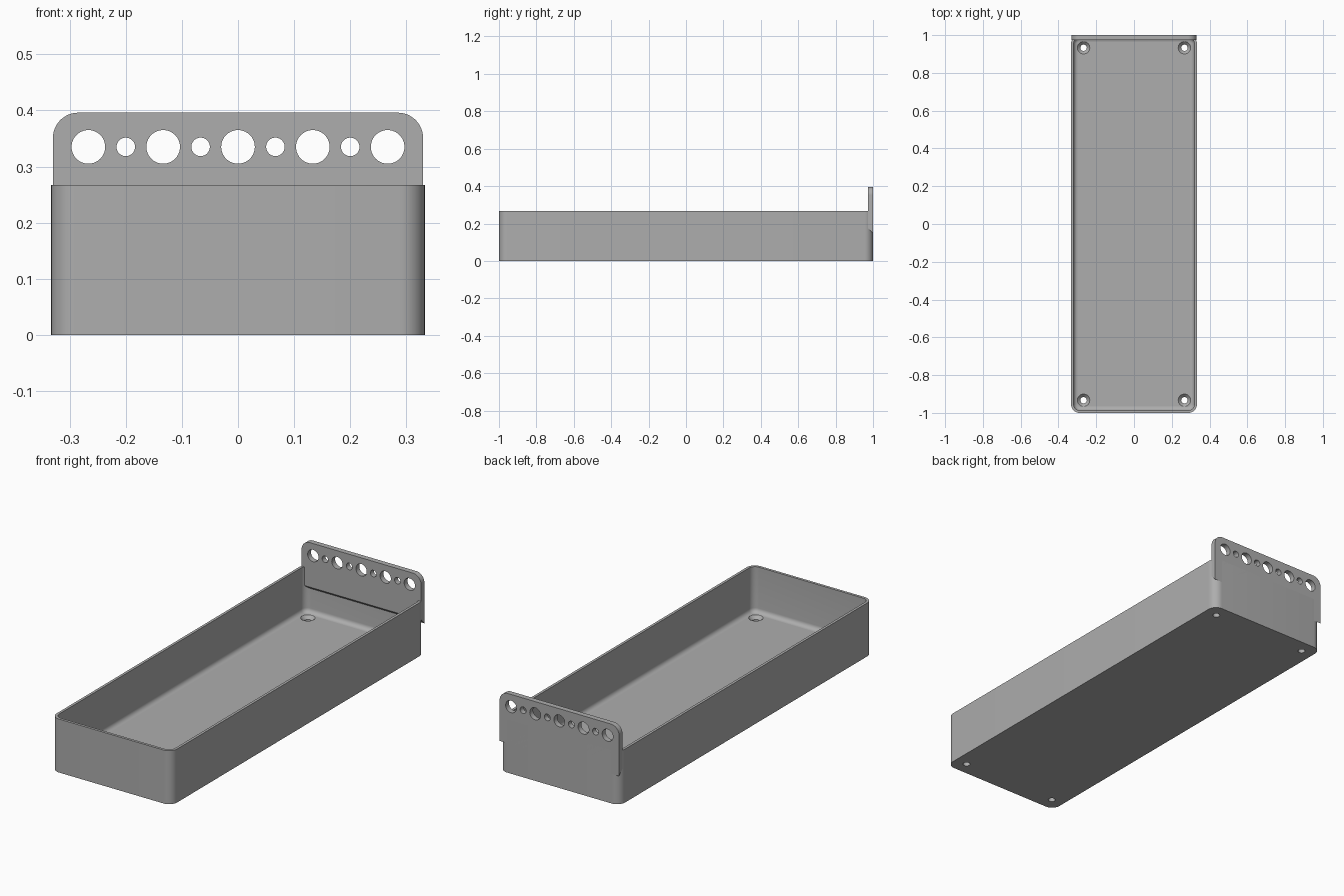
import bpy, bmesh, math
from mathutils import Matrix

cube = bpy.data.objects.get("Cube")
if cube:
    bpy.data.objects.remove(cube, do_unlink=True)

WIDTH, LENGTH, HEIGHT = 0.333, 1.0, 0.267   # half width, half length, rim height
WALL, FLOOR, CORNER, FILLET = 0.0133, 0.04, 0.045, 0.022

grey = bpy.data.materials.new("plain grey")
grey.use_nodes = True
colour = (0.42, 0.42, 0.42, 1)
grey.diffuse_color = colour
grey.node_tree.nodes["Principled BSDF"].inputs["Base Color"].default_value = colour


def make(name, bm):
    bmesh.ops.recalc_face_normals(bm, faces=bm.faces[:])
    mesh = bpy.data.meshes.new(name)
    bm.to_mesh(mesh)
    bm.free()
    obj = bpy.data.objects.new(name, mesh)
    mesh.materials.append(grey)
    bpy.context.collection.objects.link(obj)
    return obj


def rounded_outline(inset, steps=10):
    """Points of a rounded rectangle, counter-clockwise."""
    r = CORNER - inset
    points = []
    for i, (sx, sy) in enumerate([(1, 1), (-1, 1), (-1, -1), (1, -1)]):
        for s in range(steps + 1):
            a = (i + s / steps) * math.pi / 2
            points.append((sx * (WIDTH - CORNER) + r * math.cos(a),
                           sy * (LENGTH - CORNER) + r * math.sin(a)))
    return points


def cut(obj, cutter):
    mod = obj.modifiers.new("holes", 'BOOLEAN')
    mod.operation = 'DIFFERENCE'
    mod.solver = 'EXACT'
    mod.object = cutter
    bpy.context.view_layer.objects.active = obj
    bpy.ops.object.modifier_apply(modifier=mod.name)
    bpy.data.objects.remove(cutter, do_unlink=True)


def smooth(obj):
    bpy.ops.object.select_all(action='DESELECT')
    obj.select_set(True)
    bpy.context.view_layer.objects.active = obj
    bpy.ops.object.shade_smooth_by_angle(angle=math.radians(30))


# Tray: outer wall, rim, inner wall and a fillet down to the floor
sections = [(0, 0), (0, HEIGHT), (WALL, HEIGHT)]
for s in range(7):
    a = s / 6 * math.pi / 2
    sections.append((WALL + FILLET * (1 - math.cos(a)),
                     FLOOR + FILLET * (1 - math.sin(a))))
bm = bmesh.new()
rings = [[bm.verts.new((x, y, z)) for x, y in rounded_outline(inset)]
         for inset, z in sections]
for low, high in zip(rings, rings[1:]):
    for i in range(len(low)):
        j = (i + 1) % len(low)
        bm.faces.new((low[i], low[j], high[j], high[i]))
bm.faces.new(rings[0][::-1])
bm.faces.new(rings[-1])
tray = make("tray", bm)

# Countersunk screw holes in the floor corners
bm = bmesh.new()
for x in (-0.267, 0.267):
    for y in (-0.933, 0.933):
        start = len(bm.verts)
        profile = [(0.017, -0.02), (0.017, FLOOR - 0.016),
                   (0.033, FLOOR), (0.033, FLOOR + 0.02)]
        loops = [[bm.verts.new((x + r * math.cos(k * math.tau / 32),
                                y + r * math.sin(k * math.tau / 32), z))
                  for k in range(32)] for r, z in profile]
        for low, high in zip(loops, loops[1:]):
            for k in range(32):
                n = (k + 1) % 32
                bm.faces.new((low[k], low[n], high[n], high[k]))
        bm.faces.new(loops[0][::-1])
        bm.faces.new(loops[-1])
cut(tray, make("screw_cutter", bm))
smooth(tray)

# Hanging plate: rounded top corners, sloped underside
HALF, TOP, BOTTOM, THICK, ROUND = 0.33, 0.396, 0.147, 0.0267, 0.045
outline = [(-HALF, BOTTOM), (HALF, BOTTOM)]
for side in (0, 1):
    for s in range(13):
        a = (side + s / 12) * math.pi / 2
        cx = (HALF - ROUND) * (1 - 2 * side)
        outline.append((cx + ROUND * math.cos(a), TOP - ROUND + ROUND * math.sin(a)))
bm = bmesh.new()
back = [bm.verts.new((x, LENGTH, z)) for x, z in outline]
front = [bm.verts.new((x, LENGTH - THICK, z + (THICK if z == BOTTOM else 0)))
         for x, z in outline]
for i in range(len(outline)):
    j = (i + 1) % len(outline)
    bm.faces.new((back[i], back[j], front[j], front[i]))
bm.faces.new(back)
bm.faces.new(front[::-1])
plate = make("hanging_plate", bm)

# Row of alternating large and small holes
bm = bmesh.new()
for i in range(9):
    radius = 0.0165 if i % 2 else 0.03
    place = (Matrix.Translation(((i - 4) * 0.0667, LENGTH - THICK / 2, 0.335))
             @ Matrix.Rotation(math.pi / 2, 4, 'X'))
    bmesh.ops.create_cone(bm, cap_ends=True, segments=40, radius1=radius,
                          radius2=radius, depth=0.1, matrix=place)
cut(plate, make("plate_cutter", bm))
smooth(plate)
